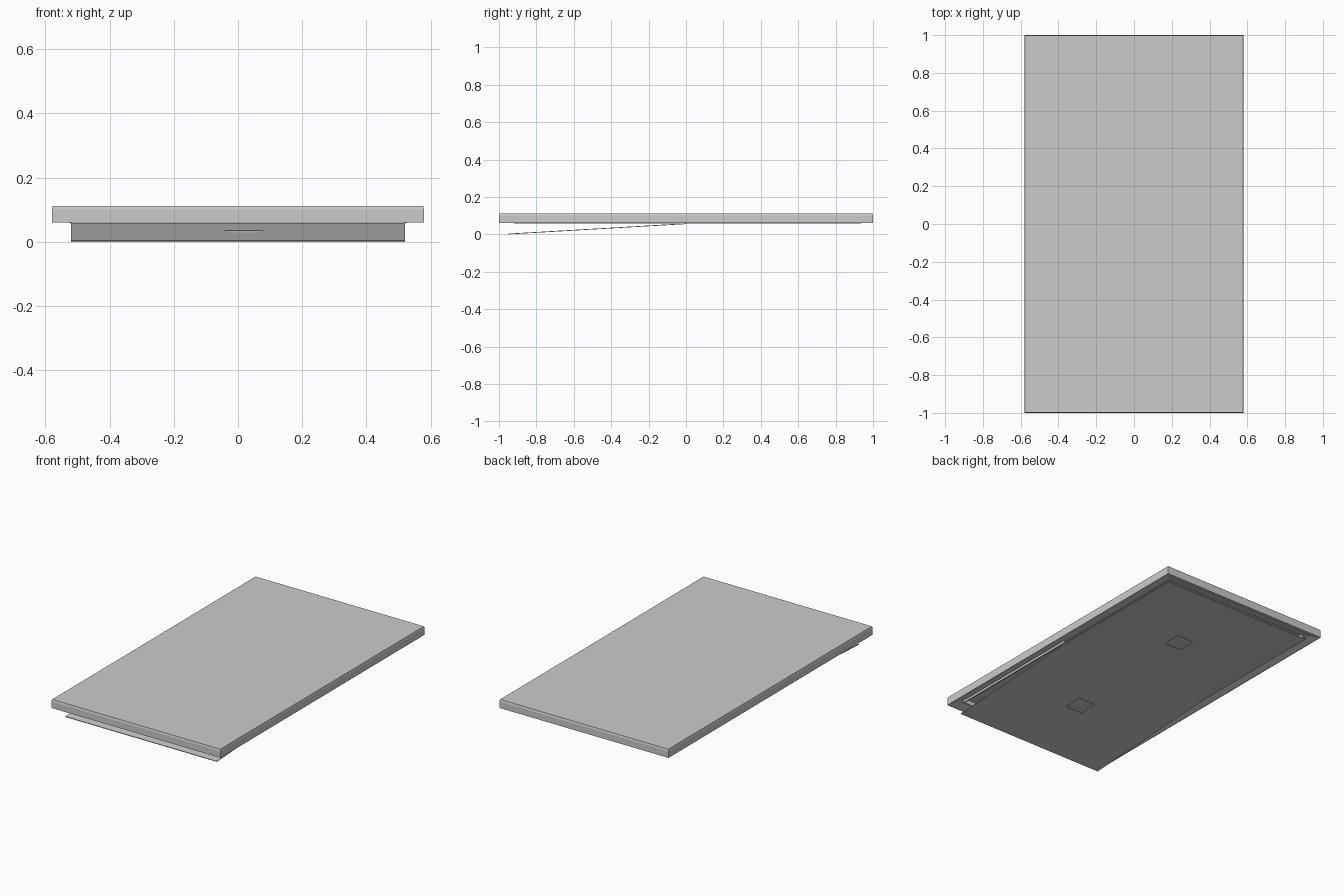
import bpy, bmesh, math

if "Cube" in bpy.data.objects:
    bpy.data.objects.remove(bpy.data.objects["Cube"])

HALF_X, HALF_Y = 0.58, 1.0


def make_object(name, bm):
    bmesh.ops.recalc_face_normals(bm, faces=bm.faces)
    mesh = bpy.data.meshes.new(name)
    bm.to_mesh(mesh)
    bm.free()
    obj = bpy.data.objects.new(name, mesh)
    bpy.context.collection.objects.link(obj)
    return obj


def rect(bm, x0, x1, y0, y1, z):
    return [bm.verts.new((x, y, z)) for x, y in
            ((x0, y0), (x1, y0), (x1, y1), (x0, y1))]


def bridge(bm, a, b):
    for i in range(4):
        j = (i + 1) % 4
        bm.faces.new((a[i], a[j], b[j], b[i]))


def box(name, x0, x1, y0, y1, z0, z1):
    bm = bmesh.new()
    a, b = rect(bm, x0, x1, y0, y1, z0), rect(bm, x0, x1, y0, y1, z1)
    bm.faces.new(a)
    bm.faces.new(b)
    bridge(bm, a, b)
    return make_object(name, bm)


# Shallow framed tray, from the top face round the rim to the inner ceiling
bm = bmesh.new()
profile = [(0.003, 0.112), (0, 0.1), (0, 0.06), (0.01, 0.06),
           (0.05, 0.073), (0.07, 0.073), (0.07, 0.1)]
rings = [rect(bm, -HALF_X + d, HALF_X - d, -HALF_Y + d, HALF_Y - d, z)
         for d, z in profile]
for a, b in zip(rings, rings[1:]):
    bridge(bm, a, b)
bm.faces.new(rings[0])
bm.faces.new(rings[-1])
make_object("framed_tray", bm)


# Thin back flap with a square finger hole, lying on the local y axis
def flap(name, y0, y1, hole_y, angle, z):
    bm = bmesh.new()
    t, h, hx = 0.004, 0.058, 0.018
    layers = []
    for level in (0, t):
        outer = rect(bm, -0.52, 0.52, y0, y1, level)
        inner = rect(bm, hx - h, hx + h, hole_y - h, hole_y + h, level)
        bridge(bm, outer, inner)
        layers.append((outer, inner))
    bridge(bm, layers[0][0], layers[1][0])
    bridge(bm, layers[0][1], layers[1][1])
    obj = make_object(name, bm)
    obj.location.z = z
    obj.rotation_euler.x = angle


flap("fixed_back_flap", 0, 0.935, 0.43, 0, 0.055)
flap("open_back_flap", -0.951, 0, -0.465, math.asin(0.055 / 0.951), 0.055)

# Slim side rails beside the open flap
for side, x in (("left", -0.523), ("right", 0.523)):
    box(side + "_rail", x - 0.004, x + 0.004, -0.92, 0, 0.059, 0.073)
